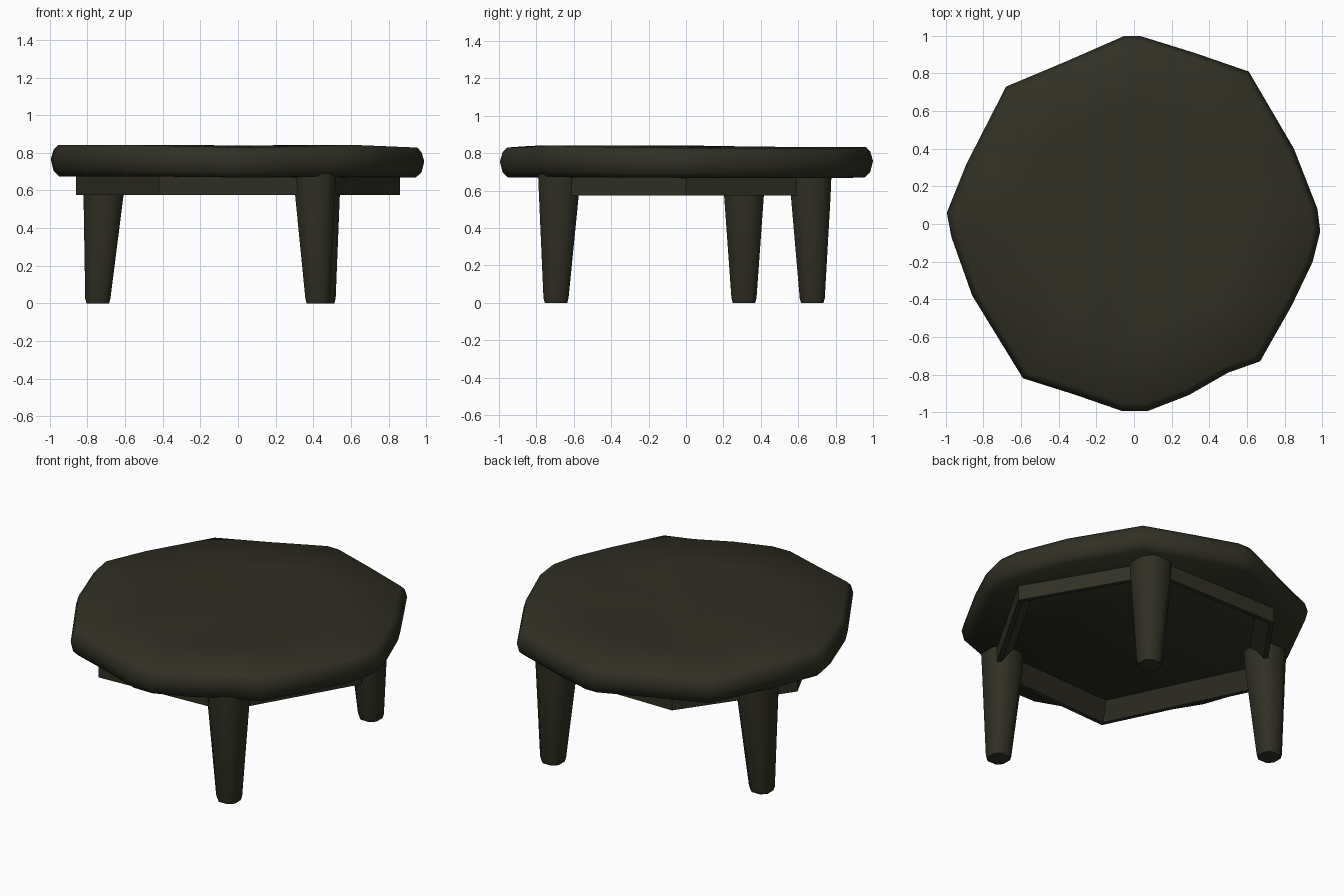
import bpy, bmesh, math

if "Cube" in bpy.data.objects:
    bpy.data.objects.remove(bpy.data.objects["Cube"])

wood = bpy.data.materials.new("dark olive wood")
wood.diffuse_color = (0.030, 0.029, 0.018, 1)
wood.use_nodes = True
wood.node_tree.nodes["Principled BSDF"].inputs["Base Color"].default_value = wood.diffuse_color


def loft(name, rings, cap_start=True, cap_end=True, closed=False, angle=40):
    """Skin a stack of equal-length point rings into one object."""
    bm = bmesh.new()
    rows = [[bm.verts.new(p) for p in ring] for ring in rings]
    n = len(rows[0])
    pairs = list(zip(rows, rows[1:]))
    if closed:
        pairs.append((rows[-1], rows[0]))
    for a, b in pairs:
        for i in range(n):
            j = (i + 1) % n
            bm.faces.new((a[i], a[j], b[j], b[i]))
    if not closed and cap_start:
        bm.faces.new(rows[0][::-1])
    if not closed and cap_end:
        bm.faces.new(rows[-1])
    bmesh.ops.recalc_face_normals(bm, faces=bm.faces)
    me = bpy.data.meshes.new(name)
    bm.to_mesh(me)
    bm.free()
    me.materials.append(wood)
    ob = bpy.data.objects.new(name, me)
    bpy.context.collection.objects.link(ob)
    bpy.ops.object.select_all(action='DESELECT')
    ob.select_set(True)
    bpy.context.view_layer.objects.active = ob
    bpy.ops.object.shade_smooth_by_angle(angle=math.radians(angle))
    return ob


# Tabletop: rough-hewn eight-cornered slab with a gently wavy surface
outline = [(0.03, 1.0), (0.32, 0.91), (0.61, 0.81), (0.85, 0.40), (0.975, 0.08),
           (0.99, -0.04), (0.95, -0.20), (0.84, -0.43), (0.67, -0.73), (0.50, -0.79),
           (0.29, -0.91), (0.07, -0.995), (-0.06, -0.995), (-0.32, -0.905),
           (-0.59, -0.82), (-0.86, -0.38), (-0.97, -0.07), (-0.995, 0.06),
           (-0.89, 0.32), (-0.68, 0.73), (-0.37, 0.86), (-0.05, 1.0)]


def slab_ring(scale, z, wave):
    return [(x * scale, y * scale,
             z + wave * math.sin(5 * x + 2 * y) - (wave * 1.2 * max(y, 0)))
            for x, y in outline]


loft("tabletop", [slab_ring(0.955, 0.672, 0.003), slab_ring(0.985, 0.70, 0.004),
                  slab_ring(1.0, 0.76, 0.006), slab_ring(0.985, 0.81, 0.006),
                  slab_ring(0.96, 0.835, 0.006), slab_ring(0.6, 0.835, 0.006),
                  slab_ring(0.2, 0.837, 0.003)], angle=50)

# Apron: hollow six-sided frame, thin at its lower edge and sloping inside
hexagon = [(0.43, -0.74), (0.86, 0.0), (0.43, 0.74),
           (-0.42, 0.74), (-0.86, 0.12), (-0.42, -0.785)]


def hex_ring(scale, z):
    return [(x * scale, y * scale, z) for x, y in hexagon]


loft("apron", [hex_ring(1.0, 0.69), hex_ring(1.0, 0.575),
               hex_ring(0.965, 0.575), hex_ring(0.85, 0.69)], closed=True)


# Legs: three tapered posts with chamfered corners
def leg_ring(cx, cy, half, z):
    c = half * 0.5
    pts = [(half, -c), (half, c), (c, half), (-c, half),
           (-half, c), (-half, -c), (-c, -half), (c, -half)]
    return [(cx + x, cy + y, z) for x, y in pts]


legs = {"front_leg": ((0.425, -0.695), (0.41, -0.68)),
        "back_leg": ((0.452, 0.675), (0.435, 0.667)),
        "left_leg": ((-0.745, 0.31), (-0.715, 0.31))}
for name, ((bx, by), (tx, ty)) in legs.items():
    loft(name, [leg_ring(bx, by, 0.060, 0.0), leg_ring(bx, by, 0.067, 0.025),
                leg_ring(tx, ty, 0.106, 0.57), leg_ring(tx, ty, 0.111, 0.69)], angle=50)
